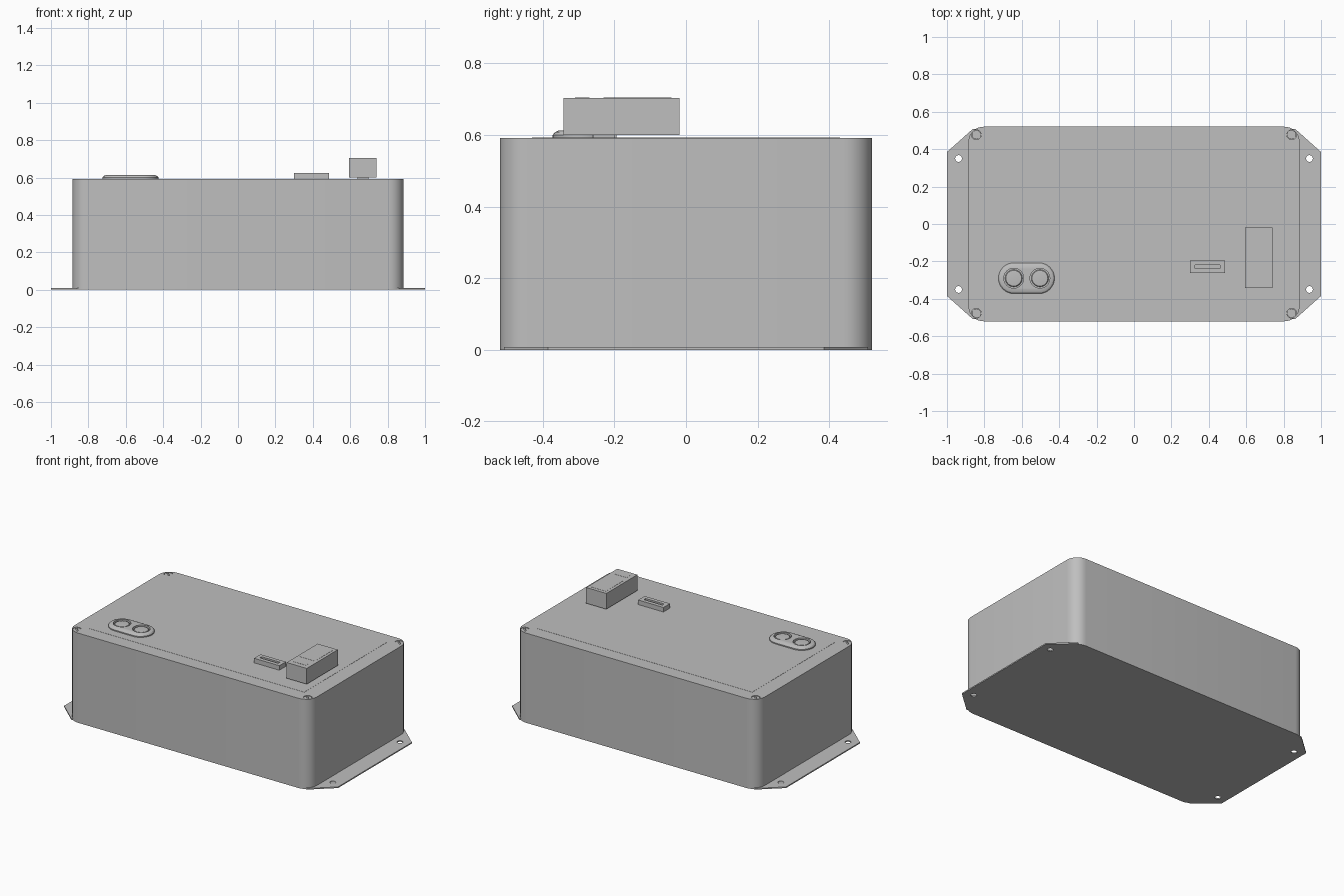
import bpy
import bmesh
from math import cos, sin, pi, radians
from mathutils import Matrix

old = bpy.data.objects.get("Cube")
if old:
    bpy.data.objects.remove(old)

grey = bpy.data.materials.new("light_grey")
grey.use_nodes = True
grey.diffuse_color = (0.52, 0.52, 0.52, 1)
grey.node_tree.nodes["Principled BSDF"].inputs["Base Color"].default_value = grey.diffuse_color

TOP = 0.592


def rounded(w, d, r, steps):
    """Counter-clockwise rounded rectangle; r = 0 gives sharp corners."""
    points = []
    for k, (sx, sy) in enumerate([(1, 1), (-1, 1), (-1, -1), (1, -1)]):
        for i in range(steps + 1):
            a = (k + i / steps) * pi / 2
            points.append((sx * (w / 2 - r) + r * cos(a), sy * (d / 2 - r) + r * sin(a)))
    return points


def stack(name, rings, at=(0, 0), turn=0):
    """Solid from matching outlines, each given as (points, z)."""
    bm = bmesh.new()
    loops = [[bm.verts.new((x, y, z)) for x, y in pts] for pts, z in rings]
    n = len(loops[0])
    bm.faces.new(loops[0][::-1])
    bm.faces.new(loops[-1])
    for low, high in zip(loops, loops[1:]):
        for i in range(n):
            j = (i + 1) % n
            bm.faces.new((low[i], low[j], high[j], high[i]))
    bmesh.ops.remove_doubles(bm, verts=bm.verts, dist=1e-5)
    bmesh.ops.recalc_face_normals(bm, faces=bm.faces)
    bm.transform(Matrix.Translation((at[0], at[1], 0)) @ Matrix.Rotation(turn, 4, "Z"))
    mesh = bpy.data.meshes.new(name)
    bm.to_mesh(mesh)
    bm.free()
    mesh.materials.append(grey)
    obj = bpy.data.objects.new(name, mesh)
    bpy.context.collection.objects.link(obj)
    return obj


def block(name, w, d, z0, z1, at=(0, 0), r=0, steps=8, turn=0):
    outline = rounded(w, d, r, steps)
    return stack(name, [(outline, z0), (outline, z1)], at, turn)


def disc(name, r, z0, z1, at):
    return block(name, 2 * r, 2 * r, z0, z1, at, r)


def activate(obj):
    bpy.ops.object.select_all(action="DESELECT")
    obj.select_set(True)
    bpy.context.view_layer.objects.active = obj


def cut(obj, cutters):
    """Subtract the cutters from the object and throw them away."""
    for cutter in cutters:
        mod = obj.modifiers.new("cut", "BOOLEAN")
        mod.operation = "DIFFERENCE"
        mod.solver = "EXACT"
        mod.object = cutter
        activate(obj)
        bpy.ops.object.modifier_apply(modifier=mod.name)
        bpy.data.objects.remove(cutter)


corners = [(sx, sy) for sx in (-1, 1) for sy in (-1, 1)]

# Enclosure with screw wells in the corners
body = block("enclosure_body", 1.77, 1.04, 0, TOP, r=0.08)
cut(body, [disc("well", 0.026, TOP - 0.015, TOP + 0.05, (sx * 0.843, sy * 0.477))
           for sx, sy in corners])

# Slotted screws
for sx, sy in corners:
    at = (sx * 0.843, sy * 0.477)
    screw = disc("corner_screw", 0.024, TOP - 0.02, TOP - 0.003, at)
    cut(screw, [block("slot", 0.06, 0.010, TOP - 0.010, TOP + 0.02, at, turn=-pi / 4)])

# Mounting flanges at both ends
for side, label in ((-1, "right"), (1, "left")):
    outline = [(0.85, -0.508), (0.862, -0.508), (1, -0.385),
               (1, 0.385), (0.862, 0.508), (0.85, 0.508)]
    flange = stack(label + "_flange", [(outline, 0), (outline, 0.008)], turn=0 if side > 0 else pi)
    cut(flange, [disc("bolt_hole", 0.018, -0.05, 0.05, (side * 0.938, y)) for y in (-0.35, 0.35)])

# Thin face panel on the lid
block("face_panel", 1.57, 0.86, TOP - 0.002, TOP + 0.001)

# Twin button housing with a rounded rim and two wells
centre = (-0.575, -0.29)
profile = [(0, TOP - 0.002), (0, TOP + 0.008), (0.006, TOP + 0.016), (0.018, TOP + 0.021)]
housing = stack("button_housing",
                [(rounded(0.30 - 2 * i, 0.165 - 2 * i, 0.0825 - i, 8), z) for i, z in profile],
                centre)
spots = [(-0.643, -0.29), (-0.503, -0.29)]
cut(housing, [disc("well", 0.053, TOP + 0.004, TOP + 0.06, at) for at in spots])
buttons = []
for at in spots:
    levels = [(0.046, TOP), (0.046, TOP + 0.012), (0.042, TOP + 0.017), (0.034, TOP + 0.018)]
    buttons.append(stack("push_button", [(rounded(2 * r, 2 * r, r, 8), z) for r, z in levels], at))

# Small port with a slot
port_at = (0.393, -0.228)
port = block("port_body", 0.185, 0.068, TOP - 0.002, 0.623, port_at)
cut(port, [block("slot", 0.135, 0.018, 0.610, 0.66, port_at)])

# Raised module on a short stand-off, with thin plates on its top
box_at = (0.668, -0.18)
block("module_stand", 0.06, 0.06, TOP, 0.602, (0.668, -0.23))
block("module_box", 0.147, 0.324, 0.6, 0.704, box_at)
block("module_window", 0.11, 0.19, 0.703, 0.705, (0.668, -0.135))
block("module_label", 0.09, 0.04, 0.703, 0.705, (0.668, -0.29))

# Smooth rounded parts, keeping edges crisp
for obj in [body, housing] + buttons:
    activate(obj)
    bpy.ops.object.shade_smooth_by_angle(angle=radians(30))
